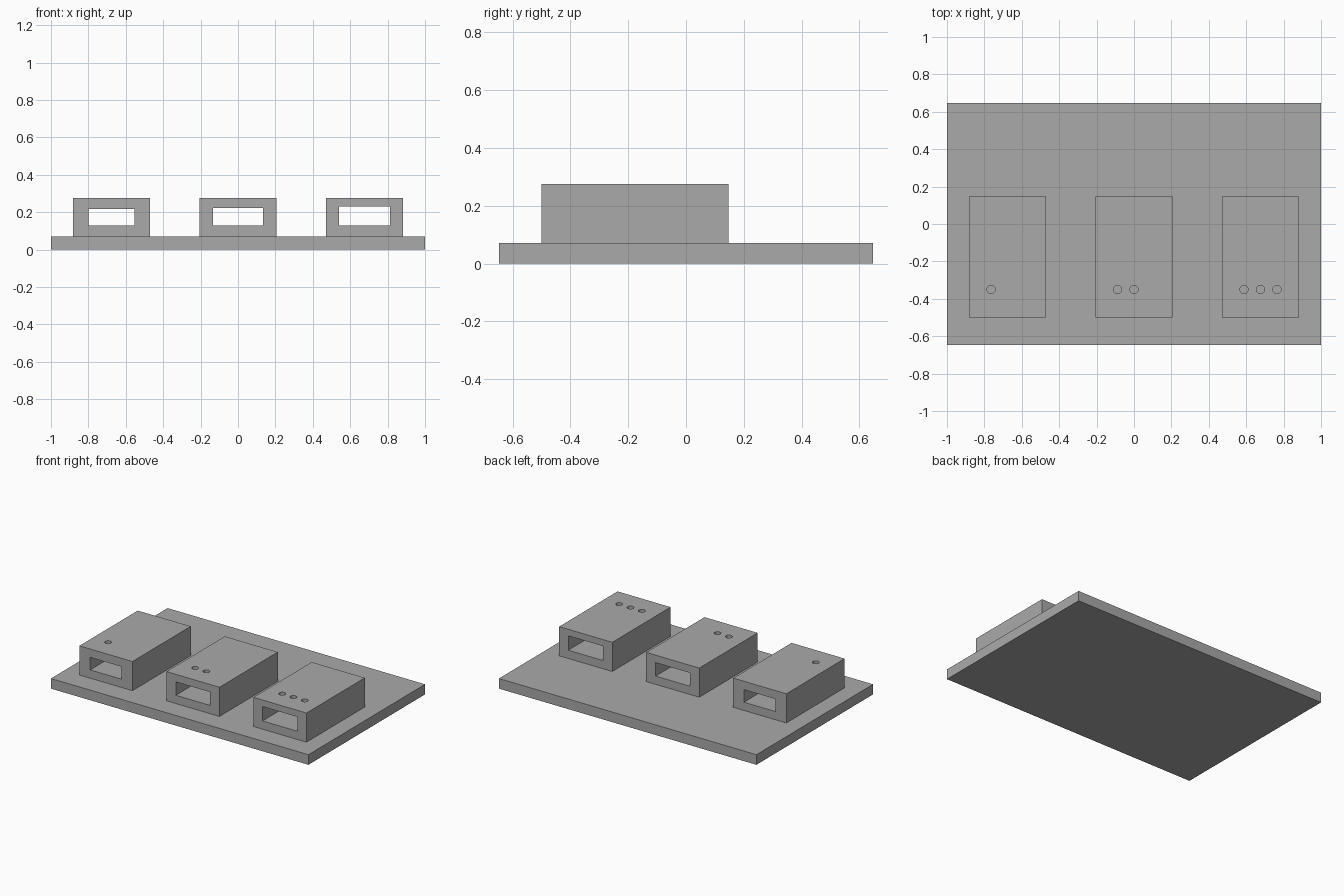
import bpy

cube = bpy.data.objects.get("Cube")
if cube:
    bpy.data.objects.remove(cube, do_unlink=True)

grey = bpy.data.materials.new("plain_grey")
grey.use_nodes = True
colour = (0.4, 0.4, 0.4, 1)
grey.diffuse_color = colour
grey.node_tree.nodes["Principled BSDF"].inputs["Base Color"].default_value = colour


def box(name, low, high):
    """Box spanning two opposite corners."""
    centre = [(a + b) / 2 for a, b in zip(low, high)]
    bpy.ops.mesh.primitive_cube_add(size=1, location=centre)
    obj = bpy.context.object
    obj.name = name
    obj.scale = [b - a for a, b in zip(low, high)]
    bpy.ops.object.transform_apply(location=False, rotation=False, scale=True)
    obj.data.materials.append(grey)
    return obj


def cut(target, cutter):
    """Subtract the cutter from the target, then discard it."""
    cutter.hide_render = True
    mod = target.modifiers.new("cut", 'BOOLEAN')
    mod.operation = 'DIFFERENCE'
    mod.solver = 'EXACT'
    mod.object = cutter
    bpy.context.view_layer.objects.active = target
    bpy.ops.object.modifier_apply(modifier=mod.name)
    bpy.data.objects.remove(cutter, do_unlink=True)


BASE_TOP, BLOCK_TOP, SLOT_FLOOR = 0.071, 0.276, 0.129
FRONT, BACK = -0.5, 0.147
SPACING, HOLE_GAP = 0.676, 0.088

# Base plate
box("base_plate", (-1, -0.647, 0), (1, 0.647, BASE_TOP))

# Blocks: a slot runs front to back, marker holes open into it from the top
slots = [("right", 0.245, 0.217), ("middle", 0.265, 0.223), ("left", 0.271, 0.23)]
for i, (side, width, slot_top) in enumerate(slots):
    x = (i - 1) * SPACING
    block = box(side + "_block", (x - 0.206, FRONT, BASE_TOP), (x + 0.206, BACK, BLOCK_TOP))
    cut(block, box("slot_cutter", (x - width / 2, FRONT - 0.1, SLOT_FLOOR),
                   (x + width / 2, BACK + 0.1, slot_top)))
    for n in range(i + 1):
        bpy.ops.mesh.primitive_cylinder_add(
            vertices=32, radius=0.022, depth=0.15,
            location=(x + (n - 1) * HOLE_GAP, -0.35, BLOCK_TOP))
        cut(block, bpy.context.object)
    # Crisp flats, smooth hole walls
    bpy.ops.object.select_all(action='DESELECT')
    block.select_set(True)
    bpy.context.view_layer.objects.active = block
    bpy.ops.object.shade_smooth_by_angle()
